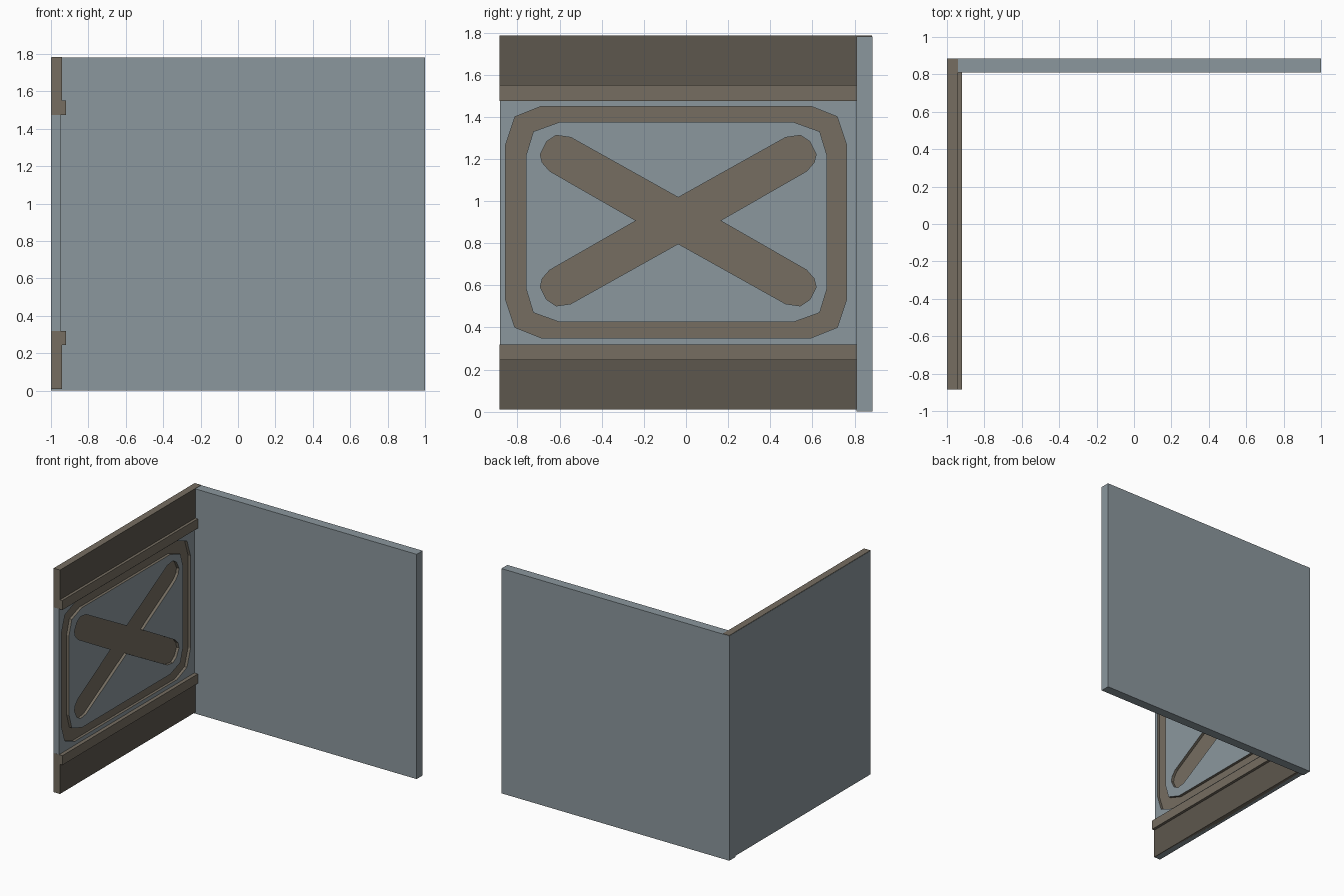
import bpy, bmesh

if "Cube" in bpy.data.objects:
    bpy.data.objects.remove(bpy.data.objects["Cube"])


def material(name, rgb):
    m = bpy.data.materials.new(name)
    m.diffuse_color = (*rgb, 1)
    m.use_nodes = True
    m.node_tree.nodes["Principled BSDF"].inputs["Base Color"].default_value = m.diffuse_color
    return m


GREY = material("blue_grey_panel", (0.26, 0.31, 0.34))
BROWN = material("brown_trim", (0.18, 0.155, 0.12))
DARK = material("dark_brown_band", (0.11, 0.095, 0.075))


def prism(name, faces, offset, mats):
    """Sweep flat faces (lists of 3D points) along offset into a closed solid."""
    bm = bmesh.new()
    for pts in faces:
        bm.faces.new([bm.verts.new(p) for p in pts])
    bmesh.ops.remove_doubles(bm, verts=bm.verts, dist=1e-5)
    ret = bmesh.ops.extrude_face_region(bm, geom=bm.faces[:], use_keep_orig=True)
    verts = [g for g in ret["geom"] if isinstance(g, bmesh.types.BMVert)]
    bmesh.ops.translate(bm, vec=offset, verts=verts)
    bmesh.ops.recalc_face_normals(bm, faces=bm.faces)
    me = bpy.data.meshes.new(name)
    bm.to_mesh(me)
    bm.free()
    for m in mats:
        me.materials.append(m)
    ob = bpy.data.objects.new(name, me)
    bpy.context.collection.objects.link(ob)
    return ob


def box(name, lo, hi, mat):
    x0, y0, z0 = lo
    x1, y1, z1 = hi
    base = [(x0, y0, z0), (x1, y0, z0), (x1, y1, z0), (x0, y1, z0)]
    return prism(name, [base], (0, 0, z1 - z0), [mat])


def four_way(quarter, cy, cz, x):
    """Mirror a top-right quarter outline into a full loop in the YZ plane."""
    back = quarter[::-1]
    loop = (quarter + [(a, -b) for a, b in back]
            + [(-a, -b) for a, b in quarter] + [(-a, b) for a, b in back])
    out = []
    for a, b in loop:
        p = (x, cy + a, cz + b)
        if p not in out:
            out.append(p)
    return out


# Back wall and side wall
box("back_wall", (-1, 0.81, 0), (1, 0.885, 1.782), GREY)
side = box("side_wall", (-1, -0.884, 0.01), (-0.95, 0.883, 1.782), GREY)

# Recessed rounded frame and cross in the side wall
FLOOR = -0.972
outer = four_way([(0.64, 0.55), (0.765, 0.50), (0.81, 0.365)], -0.047, 0.9, FLOOR)
inner = four_way([(0.555, 0.475), (0.68, 0.43), (0.715, 0.315)], -0.045, 0.9, FLOOR)
n = len(outer)
ring = [[outer[i], outer[(i + 1) % n], inner[(i + 1) % n], inner[i]] for i in range(n)]
cross = four_way([(0, 0.11), (0.51, 0.395), (0.58, 0.405), (0.625, 0.375),
                  (0.655, 0.315), (0.645, 0.275), (0.61, 0.235), (0.2, 0)],
                 -0.037, 0.907, FLOOR)
cutters = [prism("frame_cutter", ring, (0.1, 0, 0), [BROWN]),
           prism("cross_cutter", [cross], (0.1, 0, 0), [BROWN])]
for c in cutters:
    c.hide_render = True
    mod = side.modifiers.new(c.name, 'BOOLEAN')
    mod.operation = 'DIFFERENCE'
    mod.solver = 'EXACT'
    mod.material_mode = 'TRANSFER'
    mod.object = c
dg = bpy.context.evaluated_depsgraph_get()
carved = bpy.data.meshes.new_from_object(side.evaluated_get(dg))
side.modifiers.clear()
side.data = carved
for c in cutters:
    bpy.data.objects.remove(c)

# Upper and lower bands, each with a projecting rail
profile = [(-0.998, 1.785), (-0.942, 1.785), (-0.942, 1.55),
           (-0.92, 1.55), (-0.92, 1.475), (-0.998, 1.475)]
for name, flip in (("upper_band", False), ("lower_band", True)):
    pts = [(x, -0.885, 1.795 - z if flip else z) for x, z in profile]
    band = prism(name, [pts], (0, 1.768, 0), [BROWN, DARK])
    for f in band.data.polygons:
        if abs(f.normal.x) > 0.9 and abs(f.center.x + 0.942) < 0.004:
            f.material_index = 1
